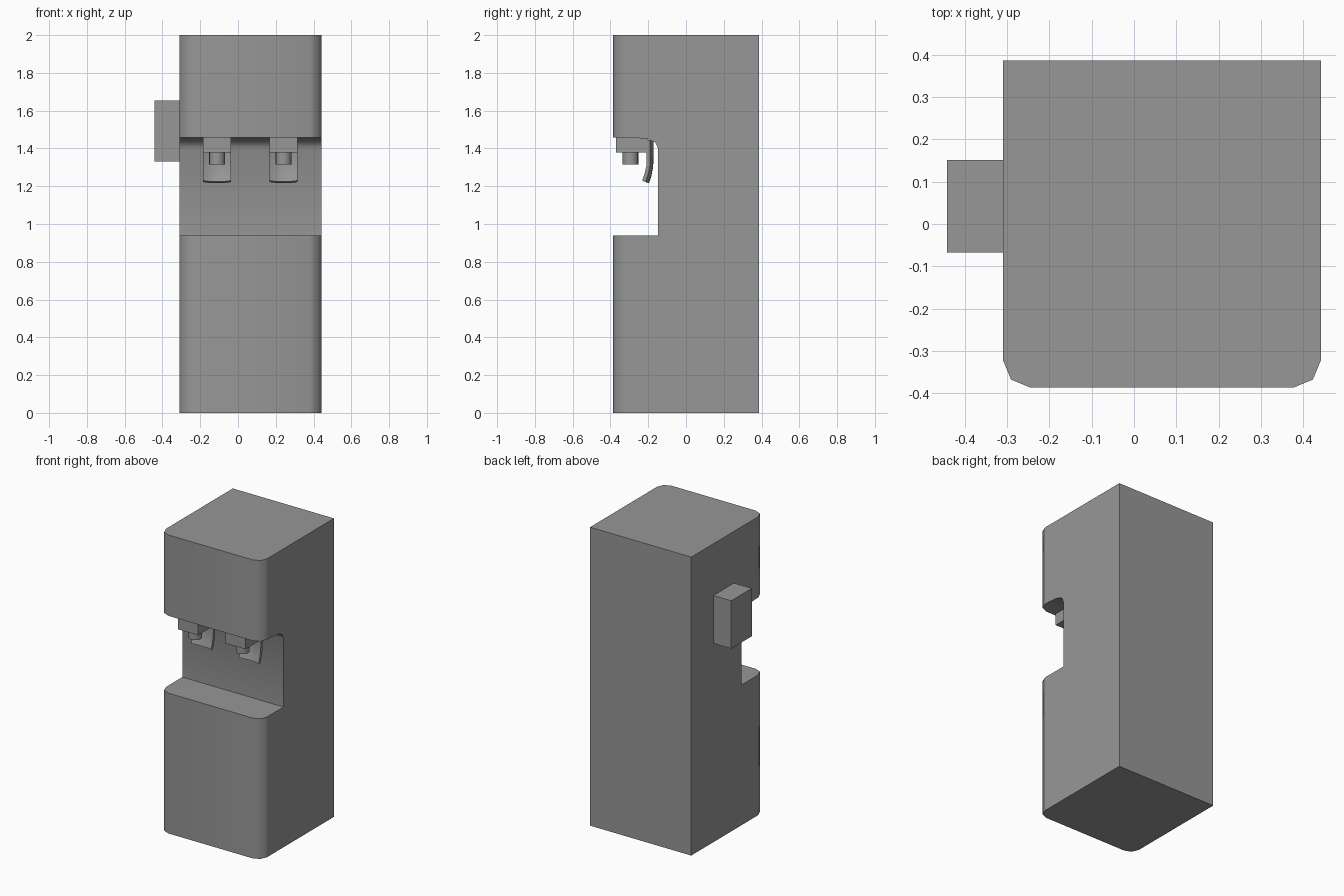
import bpy, bmesh, math

if "Cube" in bpy.data.objects:
    bpy.data.objects.remove(bpy.data.objects["Cube"])

# Dark grey shared by every part
grey = bpy.data.materials.new("dark_grey")
grey.diffuse_color = (0.31, 0.31, 0.31, 1)
grey.use_nodes = True
grey.node_tree.nodes["Principled BSDF"].inputs["Base Color"].default_value = grey.diffuse_color


def finish(name, bm, smooth=None, flat_sides=False):
    bmesh.ops.recalc_face_normals(bm, faces=bm.faces)
    mesh = bpy.data.meshes.new(name)
    bm.to_mesh(mesh)
    bm.free()
    mesh.materials.append(grey)
    ob = bpy.data.objects.new(name, mesh)
    bpy.context.collection.objects.link(ob)
    if smooth:
        bpy.ops.object.select_all(action='DESELECT')
        bpy.context.view_layer.objects.active = ob
        ob.select_set(True)
        bpy.ops.object.shade_smooth_by_angle(angle=math.radians(smooth))
    if flat_sides:
        for p in mesh.polygons:
            if abs(p.normal.x) > 0.99:
                p.use_smooth = False
    return ob


def box(name, lo, hi):
    bm = bmesh.new()
    bmesh.ops.create_cube(bm, size=1)
    for v in bm.verts:
        for i in range(3):
            v.co[i] = (lo[i] + hi[i]) / 2 + v.co[i] * (hi[i] - lo[i])
    return finish(name, bm)


# Cabinet: side profile with the dispensing recess, extruded across the width
X0, X1, FRONT, BACK = -0.309, 0.441, -0.386, 0.386
profile = [(FRONT, 0), (BACK, 0), (BACK, 2), (FRONT, 2), (FRONT, 1.458),
           (-0.285, 1.458), (-0.2, 1.449), (-0.163, 1.432), (-0.148, 1.4),
           (-0.148, 0.94), (FRONT, 0.94)]
bm = bmesh.new()
face = bm.faces.new([bm.verts.new((X0, y, z)) for y, z in profile])
ext = bmesh.ops.extrude_face_region(bm, geom=[face], use_keep_orig=True)
for v in ext['geom']:
    if isinstance(v, bmesh.types.BMVert):
        v.co.x = X1
# Rounded front vertical corners
corners = [e for e in bm.edges
           if all(abs(v.co.y - FRONT) < 1e-4 for v in e.verts)
           and abs(e.verts[0].co.z - e.verts[1].co.z) > 0.1]
bmesh.ops.bevel(bm, geom=corners, offset=0.064, segments=2, profile=0.5,
                affect='EDGES')
finish("cabinet", bm, 50, flat_sides=True)

# Side box on the left wall
box("side_box", (-0.441, -0.067, 1.332), (X0, 0.151, 1.653))


def lever(name, cx, half):
    # Paddle: bowed across its width, bent forward towards the bottom
    path = [(-0.19, 1.445), (-0.19, 1.36), (-0.192, 1.305), (-0.202, 1.26),
            (-0.214, 1.226)]
    n, thick = 6, 0.018
    bm = bmesh.new()

    def sheet(dy, dz):
        rows = []
        for k, (y, z) in enumerate(path):
            row = []
            for i in range(n + 1):
                t = 2 * i / n - 1
                bow = 1 - t * t
                row.append(bm.verts.new((cx + half * t, y + dy + 0.018 * bow,
                                         z + (dz - 0.006 * bow) * k / 4)))
            rows.append(row)
        return rows
    a, b = sheet(-thick, 0.004), sheet(0, -0.004)
    for g in (a, b):
        for k in range(len(path) - 1):
            for i in range(n):
                bm.faces.new((g[k][i], g[k][i + 1], g[k + 1][i + 1], g[k + 1][i]))
    for k in (0, -1):
        for i in range(n):
            bm.faces.new((a[k][i], a[k][i + 1], b[k][i + 1], b[k][i]))
    for i in (0, -1):
        for k in range(len(path) - 1):
            bm.faces.new((a[k][i], a[k + 1][i], b[k + 1][i], b[k][i]))
    finish(name, bm, 35)


# Two taps: bracket, nozzle and lever
for side, cx in (("left", -0.111), ("right", 0.241)):
    box(side + "_tap_bracket", (cx - 0.074, -0.37, 1.378), (cx + 0.074, -0.2, 1.459))
    bm = bmesh.new()
    bmesh.ops.create_cone(bm, cap_ends=True, segments=16, radius1=0.042,
                          radius2=0.042, depth=0.075)
    bmesh.ops.translate(bm, verts=bm.verts, vec=(cx, -0.294, 1.3525))
    finish(side + "_tap_nozzle", bm, 35)
    lever(side + "_tap_lever", cx, 0.074)
